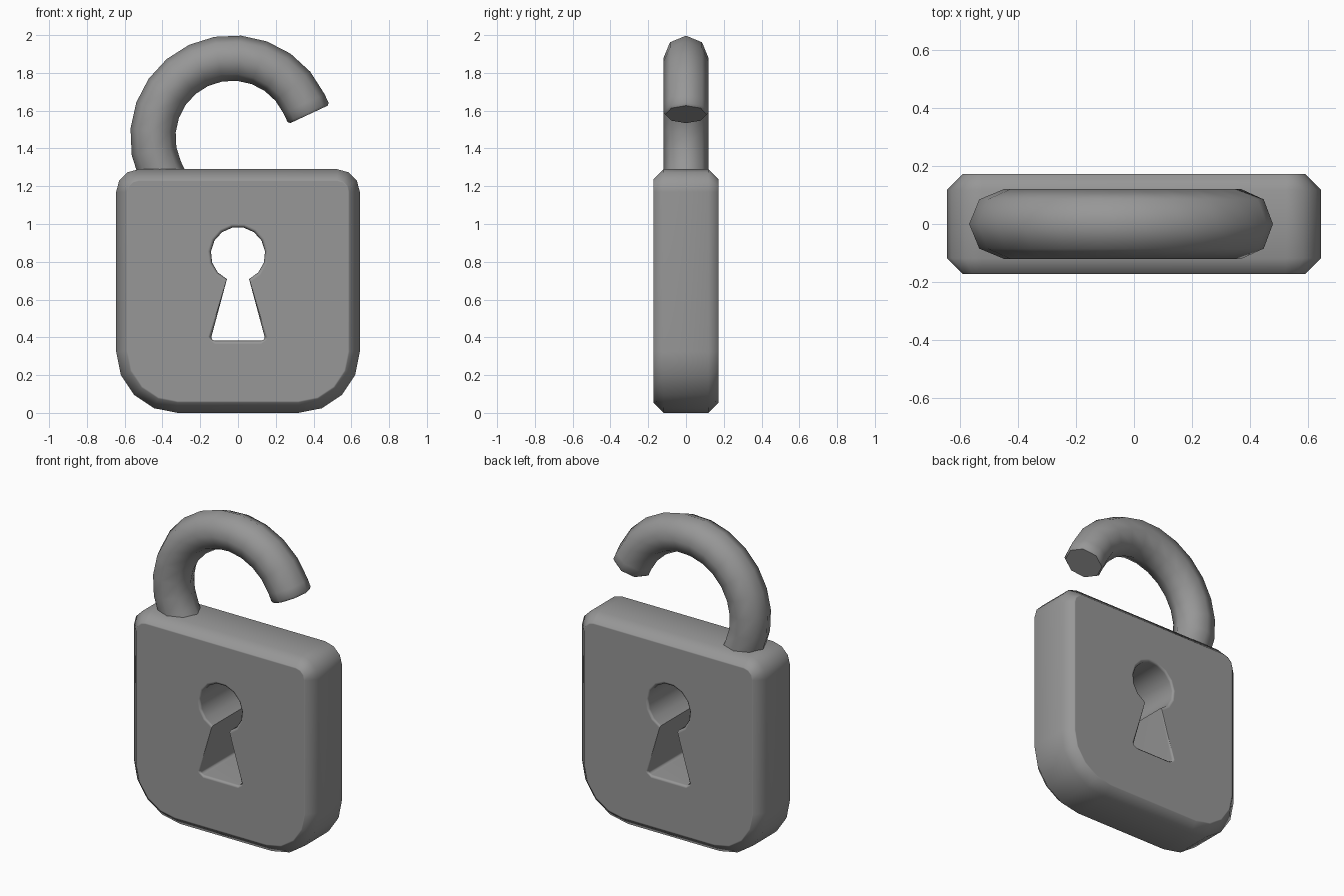
import bpy, bmesh
from math import sin, cos, radians
from mathutils import Vector

if "Cube" in bpy.data.objects:
    bpy.data.objects.remove(bpy.data.objects["Cube"])

grey = bpy.data.materials.new("dark_grey")
grey.diffuse_color = (0.31, 0.31, 0.31, 1)
grey.use_nodes = True
grey.node_tree.nodes["Principled BSDF"].inputs["Base Color"].default_value = grey.diffuse_color


def arc(cx, cz, r, a0, a1, n):
    return [(cx + r * cos(radians(a0 + (a1 - a0) * i / n)),
             cz + r * sin(radians(a0 + (a1 - a0) * i / n))) for i in range(n + 1)]


def mirrored(half):
    # close a right-hand half outline with its mirror image
    return half + [(-x, z) for x, z in reversed(half)]


def body_outline(d):
    # large rounding below, small rounding above, pulled in by d
    return mirrored(arc(0.32, 0.325, 0.325 - d, -90, 0, 4)
                    + arc(0.525, 1.17, 0.12 - d, 0, 90, 3))


def keyhole_outline(d):
    # flared slot topped by a circle, widened by d
    slot = [(0.122, 0.382 - d), (0.137 + d, 0.388), (0.141 + d, 0.402)]
    circle = arc(0, 0.84, 0.144 + d, -66, 78, 6)
    return mirrored(slot + circle)


def bridge(bm, a, b):
    n = len(a)
    for i in range(n):
        bm.faces.new((a[i], a[(i + 1) % n], b[(i + 1) % n], b[i]))


def finish(bm, name):
    bmesh.ops.recalc_face_normals(bm, faces=bm.faces)
    mesh = bpy.data.meshes.new(name)
    bm.to_mesh(mesh)
    bm.free()
    mesh.materials.append(grey)
    obj = bpy.data.objects.new(name, mesh)
    bpy.context.collection.objects.link(obj)
    bpy.ops.object.select_all(action='DESELECT')
    obj.select_set(True)
    bpy.context.view_layer.objects.active = obj
    bpy.ops.object.shade_smooth_by_angle(angle=radians(50))
    return obj


def wall(bm, outline, bevel, depth):
    # bevelled wall running front to back, with a support ring on each flat face
    rings = []
    for y, d in ((-depth, bevel + 0.008), (-depth, bevel), (bevel - depth, 0),
                 (depth - bevel, 0), (depth, bevel), (depth, bevel + 0.008)):
        rings.append([bm.verts.new((x, y, z)) for x, z in outline(d)])
    for a, b in zip(rings, rings[1:]):
        bridge(bm, a, b)
    return rings[0], rings[-1]


# lock body: outer wall, keyhole wall, and the two faces between them
bm = bmesh.new()
outer = wall(bm, body_outline, 0.055, 0.173)
inner = wall(bm, keyhole_outline, 0.01, 0.173)
for o, k, side in zip(outer, inner, (-1, 1)):
    edges = [bm.edges.get((r[i - 1], r[i])) for r in (o, k) for i in range(len(r))]
    bmesh.ops.triangle_fill(bm, edges=edges, use_beauty=True, normal=(0, side, 0))
body = finish(bm, "lock_body")
body.modifiers.new("face_weighting", 'WEIGHTED_NORMAL').keep_sharp = True

# shackle: eight-sided tube along a tilted U, one leg sunk in the body
TILT, R, TUBE = 25, 0.42, 0.12
centre = Vector((-0.031, 0, 1.459))
leg = Vector((sin(radians(TILT)), 0, -cos(radians(TILT))))
stations = [(TILT, 0.062, TUBE - 0.01), (TILT, 0.05, TUBE)]
stations += [(TILT + 15 * i, 0, TUBE) for i in range(13)]
stations.append((TILT + 180, 0.08, TUBE))
bm = bmesh.new()
rings = []
for angle, drop, r in stations:
    out = Vector((cos(radians(angle)), 0, sin(radians(angle))))
    p = centre + out * R + leg * drop
    rings.append([bm.verts.new(p + out * r * cos(radians(45 * k))
                               + Vector((0, r * sin(radians(45 * k)), 0)))
                  for k in range(8)])
for a, b in zip(rings, rings[1:]):
    bridge(bm, a, b)
bm.faces.new(rings[0])
bm.faces.new(rings[-1])
finish(bm, "shackle")
